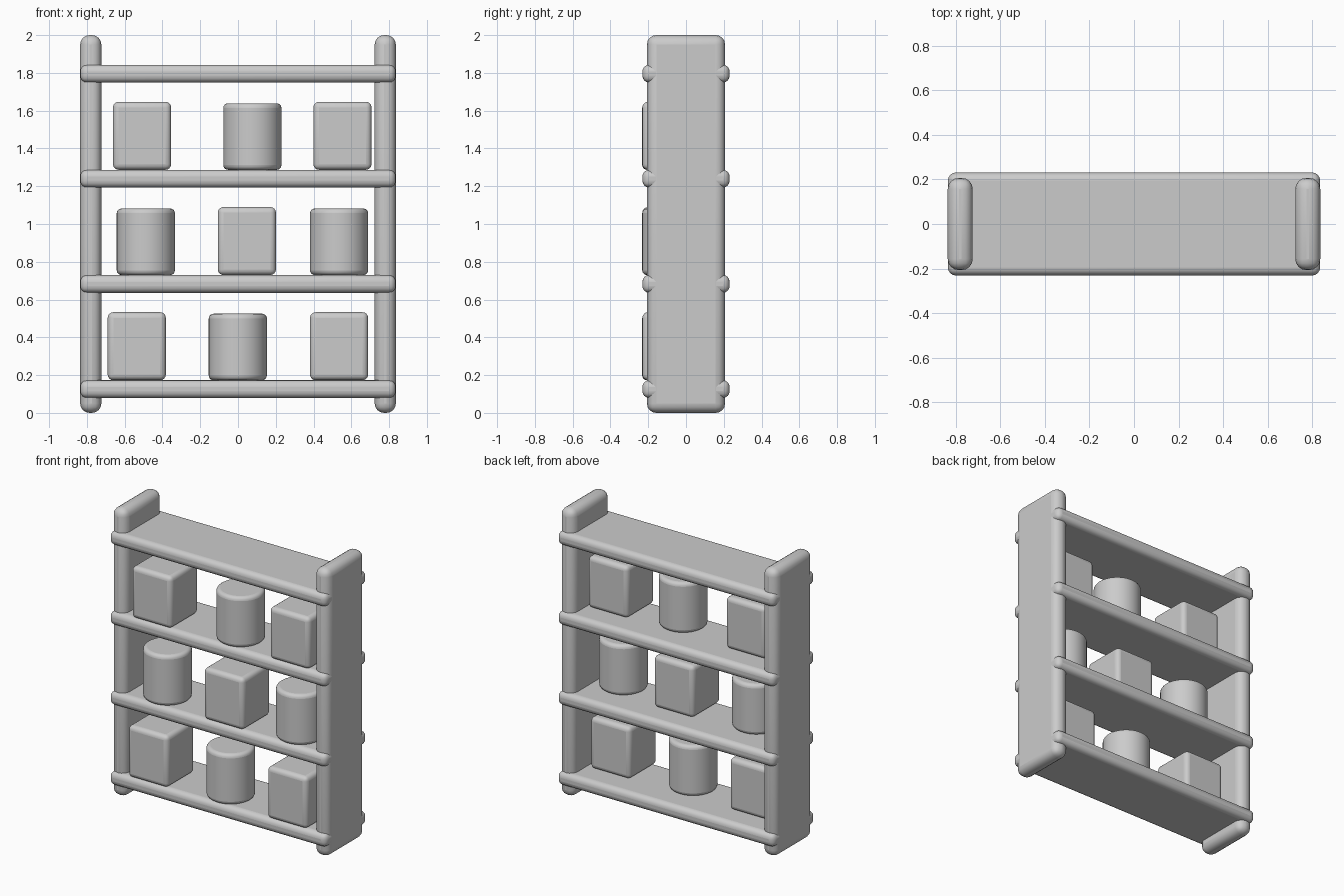
import bpy

if "Cube" in bpy.data.objects:
    bpy.data.objects.remove(bpy.data.objects["Cube"])

SHELF_Z = [0.126, 0.683, 1.24, 1.796]
SHELF_T = 0.094
ITEM_Y = -0.078


def finish(obj, name, bevel, segments):
    """Name the part, round its edges and shade it."""
    obj.name = name
    bpy.ops.object.transform_apply(location=False, rotation=False, scale=True)
    mod = obj.modifiers.new("rounding", 'BEVEL')
    mod.width = bevel
    mod.segments = segments
    mod.limit_method = 'ANGLE'
    bpy.ops.object.shade_smooth_by_angle()
    return obj


def box(name, centre, size, bevel, segments=4):
    bpy.ops.mesh.primitive_cube_add(size=1, location=centre)
    obj = bpy.context.object
    obj.scale = size
    return finish(obj, name, bevel, segments)


def can(name, centre, radius, height, bevel):
    bpy.ops.mesh.primitive_cylinder_add(vertices=48, radius=radius, depth=height, location=centre)
    return finish(bpy.context.object, name, bevel, 4)


# Side panels
for side, sx in (("left", -1), ("right", 1)):
    box(side + "_panel", (sx * 0.7795, 0, 1.0), (0.112, 0.414, 2.0), 0.05)

# Shelves, running through the panels
for i, z in enumerate(SHELF_Z):
    box(f"shelf_{i + 1}", (0, 0, z), (1.67, 0.462, SHELF_T), 0.036)

# Goods on the three lower shelves: kind and x position
rows = [
    [("box", -0.536), ("can", -0.001), ("box", 0.535)],
    [("can", -0.488), ("box", 0.047), ("can", 0.535)],
    [("box", -0.508), ("can", 0.076), ("box", 0.553)],
]
for i, row in enumerate(rows):
    top = SHELF_Z[i] + SHELF_T / 2
    for j, (kind, x) in enumerate(row):
        name = f"{kind}_{i + 1}_{j + 1}"
        if kind == "box":
            box(name, (x, ITEM_Y, top + 0.18), (0.308, 0.306, 0.36), 0.03)
        else:
            can(name, (x, ITEM_Y, top + 0.176), 0.154, 0.352, 0.025)
